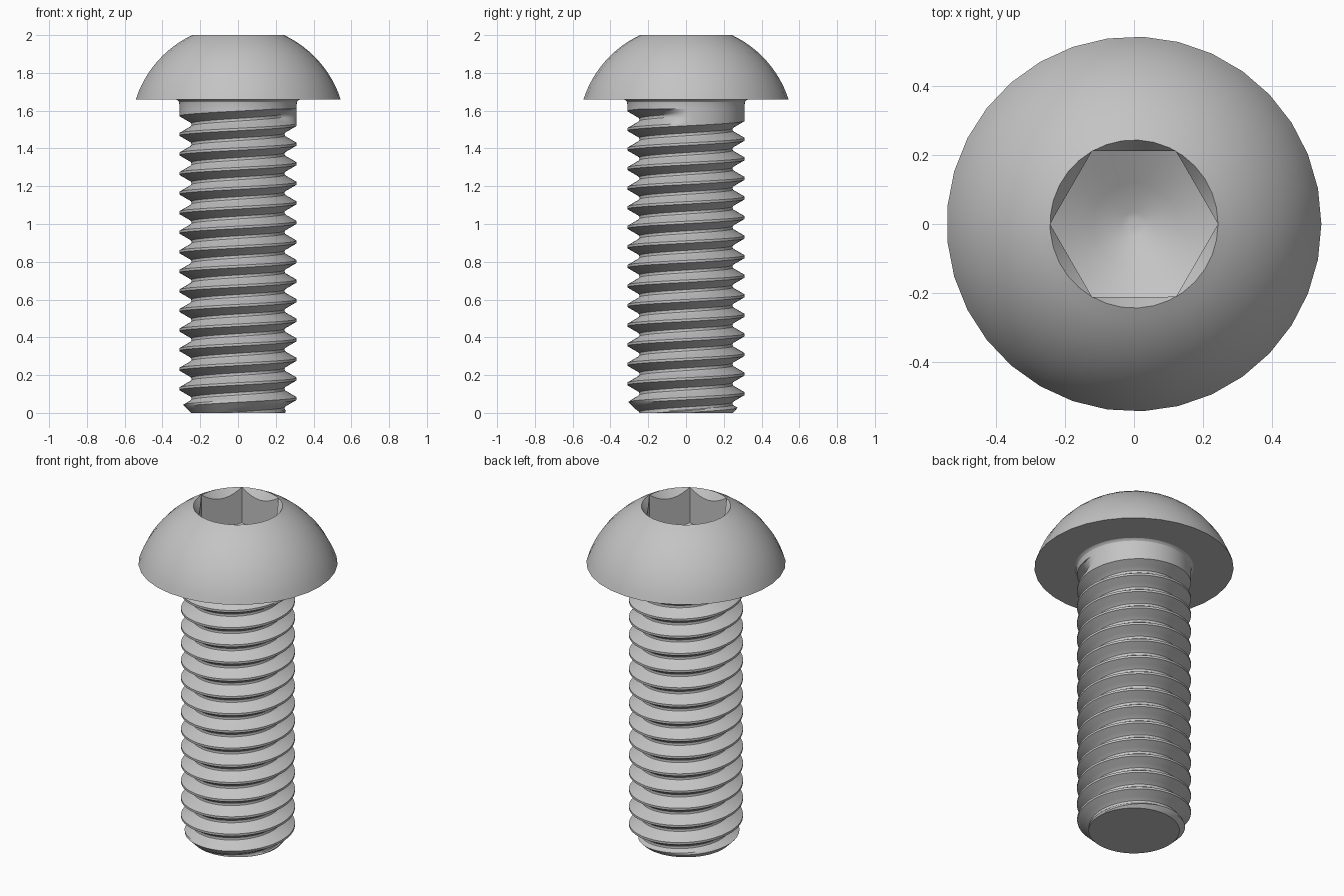
import bpy, bmesh, math
from math import cos, sin, pi, sqrt

if "Cube" in bpy.data.objects:
    bpy.data.objects.remove(bpy.data.objects["Cube"], do_unlink=True)

steel = bpy.data.materials.new("grey_steel")
steel.use_nodes = True
GREY = (0.55, 0.55, 0.55, 1)
steel.diffuse_color = GREY
steel.node_tree.nodes["Principled BSDF"].inputs["Base Color"].default_value = GREY


def finish(bm, name, angle):
    """Weld, turn into an object, and smooth-shade up to the given angle."""
    bmesh.ops.remove_doubles(bm, verts=bm.verts, dist=0.0002)
    mesh = bpy.data.meshes.new(name)
    bm.to_mesh(mesh)
    bm.free()
    mesh.materials.append(steel)
    obj = bpy.data.objects.new(name, mesh)
    bpy.context.collection.objects.link(obj)
    bpy.ops.object.select_all(action="DESELECT")
    bpy.context.view_layer.objects.active = obj
    obj.select_set(True)
    bpy.ops.object.shade_smooth_by_angle(angle=math.radians(angle))


def loft(name, rings, cap_first=False, cap_last=False, angle=30):
    """Skin a list of closed rings of points, running upward on the outside."""
    bm = bmesh.new()
    loops = [[bm.verts.new(p) for p in ring] for ring in rings]
    n = len(loops[0])
    for low, high in zip(loops, loops[1:]):
        for i in range(n):
            j = (i + 1) % n
            bm.faces.new((low[i], low[j], high[j], high[i]))
    if cap_first:
        bm.faces.new(loops[0][::-1])
    if cap_last:
        bm.faces.new(loops[-1])
    finish(bm, name, angle)


def circle(r, z, n):
    return [(r * cos(2 * pi * i / n), r * sin(2 * pi * i / n), z) for i in range(n)]


# Threaded shank: one thread profile stacked along a right-handed helix
PITCH, CREST, ROOT, TIP = 0.1036, 0.311, 0.2466, 0.248
FIRST_CREST, TOP, SEGS, LAST_TURN = 0.076, 1.61, 64, 14
TOOTH = [(-0.0625, CREST), (0.0625, CREST), (0.17, 0.2916), (0.28, 0.272),
         (0.38, 0.254), (0.43, 0.248), (0.5, ROOT), (0.57, 0.248),
         (0.62, 0.254), (0.72, 0.272), (0.83, 0.2916)]


def thread_point(i, turn, phase, r):
    a = 2 * pi * i / SEGS
    u = turn + i / SEGS
    fill = min(max((u - LAST_TURN) * 12 + 1, 0), 1)     # groove runs out below the collar
    r += (CREST - r) * fill
    z = min(max(FIRST_CREST + PITCH * (u + phase), 0), TOP)
    r = min(r, TIP + z)                                 # chamfered tip
    return (r * cos(a), r * sin(a), z)


bm = bmesh.new()
columns = [[bm.verts.new(thread_point(i, t, p, r)) for t in range(-2, 16) for p, r in TOOTH]
           for i in range(SEGS + 1)]
for left, right in zip(columns, columns[1:]):
    for k in range(len(left) - 1):
        bm.faces.new((left[k], right[k], right[k + 1], left[k + 1]))
finish(bm, "threaded_shank", 30)

# Flat tip closing the shank
loft("shank_tip", [circle(TIP, 0, SEGS), circle(TIP, 0.002, SEGS)], cap_first=True)

# Collar with a fillet flaring into the head
BASE_Z = 1.658
loft("collar", [circle(r, z, SEGS) for r, z in
                ((CREST, TOP), (CREST, 1.635), (0.313, 1.647), (0.319, 1.654), (0.326, BASE_Z))])

# Domed head: underside, then a spherical arc up to the socket rim
SIDES, BASE, RIM, CENTRE = 33, 0.544, 0.244, 1.483
RADIUS = sqrt(RIM ** 2 + (2 - CENTRE) ** 2)
start, end = math.acos(BASE / RADIUS), math.acos(RIM / RADIUS)
head = [circle(0.3, BASE_Z, SIDES), circle(BASE, BASE_Z, SIDES)]
for k in range(1, 13):
    a = start + (end - start) * k / 12
    head.append(circle(RADIUS * cos(a), CENTRE + RADIUS * sin(a), SIDES))
loft("domed_head", head)

# Hex socket: countersunk scallops, six flat walls, conical drilled floor
n = 2 * SIDES


def hexagon(z_of_radius):
    ring = []
    for i in range(n):
        a = 2 * pi * i / n
        r = RIM * cos(pi / 6) / cos(a % (pi / 3) - pi / 6)
        ring.append((r * cos(a), r * sin(a), z_of_radius(r)))
    return ring


def floor_z(r):
    return 1.65 + 0.56 * r


half = cos(pi / SIDES)
rim = [(x * half, y * half, z) if i % 2 else (x, y, z)
       for i, (x, y, z) in enumerate(circle(RIM, 2, n))]
loft("hex_socket", [rim, hexagon(lambda r: 2 - 1.4 * (RIM - r)), hexagon(floor_z)], angle=25)
loft("socket_floor", [hexagon(floor_z)] +
     [circle(r, floor_z(r), n) for r in (0.2, 0.12, 0.035)] +
     [circle(0.015, floor_z(0.03), n)], cap_last=True, angle=40)
